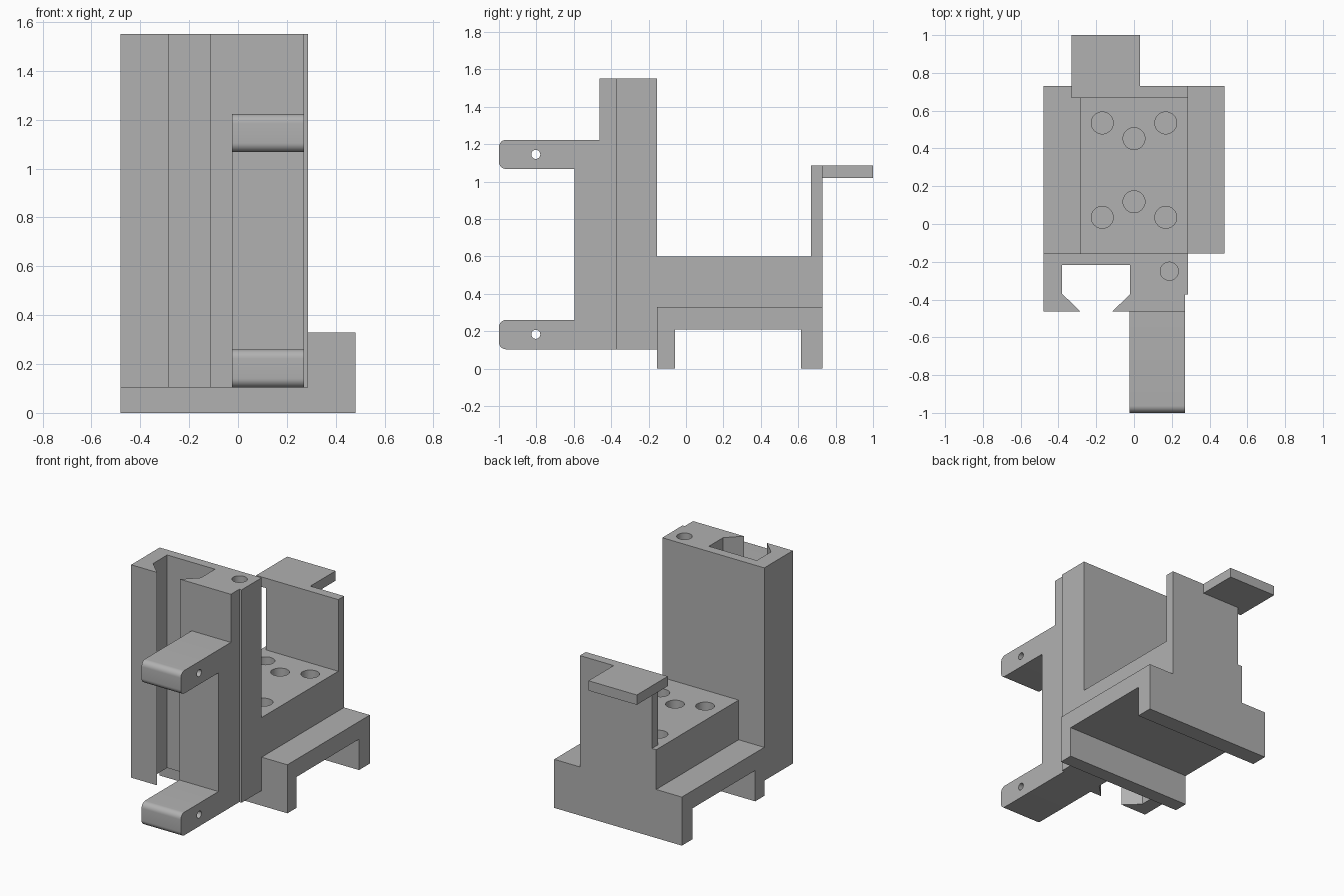
import bpy, bmesh, math
from mathutils import Vector

if "Cube" in bpy.data.objects:
    bpy.data.objects.remove(bpy.data.objects["Cube"], do_unlink=True)

grey = bpy.data.materials.new("plain grey")
grey.use_nodes = True
colour = (0.44, 0.44, 0.44, 1)
grey.diffuse_color = colour
grey.node_tree.nodes["Principled BSDF"].inputs["Base Color"].default_value = colour


def extrude(name, profile, axis, start, end, round_end=0):
    """Extrude a flat profile along an axis; the profile uses the other two axes in order."""
    others = [i for i in range(3) if i != axis]
    bm = bmesh.new()
    verts = []
    for a, b in profile:
        p = Vector((0, 0, 0))
        p[others[0]], p[others[1]], p[axis] = a, b, start
        verts.append(bm.verts.new(p))
    face = bm.faces.new(verts)
    made = bmesh.ops.extrude_face_region(bm, geom=[face])["geom"]
    shift = Vector((0, 0, 0))
    shift[axis] = end - start
    bmesh.ops.translate(bm, verts=[v for v in made if isinstance(v, bmesh.types.BMVert)], vec=shift)
    bmesh.ops.recalc_face_normals(bm, faces=bm.faces)
    if round_end:
        # round the long edges at the arm tips
        tips = [e for e in bm.edges if all(v.co.y < -0.99 for v in e.verts)
                and abs(e.verts[0].co.x - e.verts[1].co.x) > 0.1]
        bmesh.ops.bevel(bm, geom=tips, offset=round_end, segments=8, profile=0.5, affect='EDGES')
    mesh = bpy.data.meshes.new(name)
    bm.to_mesh(mesh)
    bm.free()
    mesh.materials.append(grey)
    obj = bpy.data.objects.new(name, mesh)
    bpy.context.collection.objects.link(obj)
    return obj


def select(obj):
    bpy.ops.object.select_all(action='DESELECT')
    obj.select_set(True)
    bpy.context.view_layer.objects.active = obj


def drill(obj, centre, radius, depth, rotation=(0, 0, 0)):
    """Cut a round hole centred on a point."""
    bpy.ops.mesh.primitive_cylinder_add(vertices=32, radius=radius, depth=depth,
                                        location=centre, rotation=rotation)
    cutter = bpy.context.object
    cutter.hide_render = True
    cutter.data.materials.append(grey)
    select(obj)
    mod = obj.modifiers.new("hole", 'BOOLEAN')
    mod.operation = 'DIFFERENCE'
    mod.solver = 'EXACT'
    mod.object = cutter
    bpy.ops.object.modifier_apply(modifier=mod.name)
    bpy.data.objects.remove(cutter, do_unlink=True)


def rect(a0, a1, b0, b1):
    return [(a0, b0), (a1, b0), (a1, b1), (a0, b1)]


W, B = 0.48, 0.287            # half widths of base and block
FRONT, BACK = -0.155, 0.73    # ends of the base

# Tower with a dovetail slot running its full height
slot = [(-0.285, -0.462), (-0.38, -0.37), (-0.38, -0.218),
        (-0.02, -0.218), (-0.02, -0.37), (-0.113, -0.462)]
tower = extrude("tower", [(-W, -0.462)] + slot + [
    (0.27, -0.462), (0.27, -0.372), (B, -0.372), (B, FRONT), (-W, FRONT)], 2, 0.103, 1.55)
drill(tower, (0.187, -0.25, 1.55), 0.048, 0.6)

# Bracket with two arms joined by a web
arms = extrude("arm_bracket", [
    (-0.462, 0.103), (-1, 0.103), (-1, 0.26), (-0.595, 0.26),
    (-0.595, 1.067), (-1, 1.067), (-1, 1.223), (-0.462, 1.223)], 0, -0.025, 0.27, 0.038)
for z in (0.183, 1.145):
    drill(arms, (0.12, -0.803, z), 0.024, 1, (0, math.pi / 2, 0))

# Base plate with a leg along each end
extrude("base_with_legs", [
    (FRONT, 0), (-0.058, 0), (-0.058, 0.21), (0.615, 0.21),
    (0.615, 0), (BACK, 0), (BACK, 0.33), (FRONT, 0.33)], 0, -W, W)

# Raised block with blind holes
block = extrude("raised_block", rect(-B, B, 0.33, 0.6), 1, FRONT, BACK)
for x, y in ((-0.168, 0.035), (0.168, 0.035), (0, 0.118),
             (0, 0.452), (-0.168, 0.535), (0.168, 0.535)):
    drill(block, (x, y, 0.6), 0.058, 0.4)

# Upright back plate and the tab at its top
extrude("back_plate", rect(-0.255, B, 0.6, 1.087), 1, 0.667, BACK)
extrude("back_tab", [(-0.33, 0.667), (-0.255, 0.667), (-0.255, BACK),
                     (0.033, BACK), (0.033, 1), (-0.33, 1)], 2, 1.02, 1.087)

for obj in (tower, arms, block):
    select(obj)
    bpy.ops.object.shade_smooth_by_angle(angle=math.radians(30))
